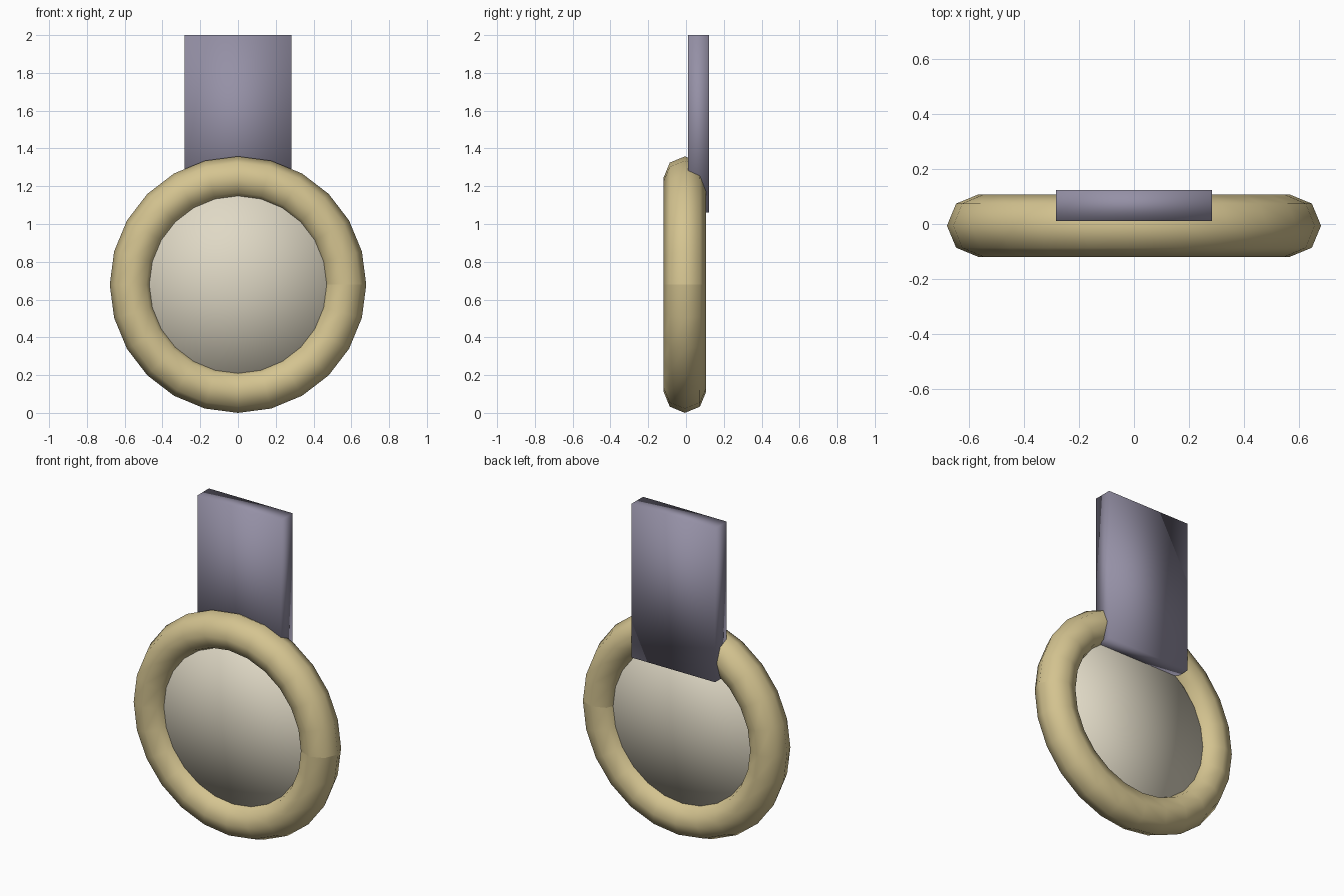
import bpy, bmesh, math
from mathutils import Matrix, Vector

if "Cube" in bpy.data.objects:
    bpy.data.objects.remove(bpy.data.objects["Cube"])

CENTRE = Vector((0, -0.006, 0.679))


def material(name, rgb):
    m = bpy.data.materials.new(name)
    m.diffuse_color = (*rgb, 1)
    m.use_nodes = True
    m.node_tree.nodes["Principled BSDF"].inputs["Base Color"].default_value = m.diffuse_color
    return m


gold = material("pale gold", (0.66, 0.55, 0.28))
cream = material("cream", (0.74, 0.69, 0.56))
grey = material("violet grey", (0.30, 0.28, 0.38))


def finish(name, bm, mat):
    bmesh.ops.recalc_face_normals(bm, faces=bm.faces[:])
    for f in bm.faces:
        f.smooth = True
    me = bpy.data.meshes.new(name)
    bm.to_mesh(me)
    bm.free()
    me.materials.append(mat)
    ob = bpy.data.objects.new(name, me)
    bpy.context.collection.objects.link(ob)
    return ob


# Medal rim: octagonal tube swept around a 24-sided ring, with a shading seam
MAJOR, MINOR, RING, TUBE = 0.566, 0.113, 24, 8
bm = bmesh.new()
loops = []
for i in range(RING):
    a = math.tau * i / RING
    loop = []
    for j in range(TUBE):
        t = math.tau * j / TUBE
        r = MAJOR + MINOR * math.cos(t)
        p = Vector((r * math.cos(a), MINOR * math.sin(t), r * math.sin(a)))
        loop.append(bm.verts.new(CENTRE + p))
    loops.append(loop)
for i in range(RING):
    for j in range(TUBE):
        k, l = (i + 1) % RING, (j + 1) % TUBE
        bm.faces.new((loops[i][j], loops[i][l], loops[k][l], loops[k][j]))
for j in range(TUBE):
    bm.edges.get((loops[0][j], loops[0][(j + 1) % TUBE])).smooth = False
finish("medal_rim", bm, gold)

# Medal face: thin disc set inside the rim, softly shaded across its caps
bm = bmesh.new()
bmesh.ops.create_cone(bm, cap_ends=True, cap_tris=True, segments=24,
                      radius1=0.53, radius2=0.53, depth=0.08,
                      matrix=Matrix.Translation(CENTRE) @ Matrix.Rotation(math.pi / 2, 4, 'X'))
finish("medal_disc", bm, cream)

# Ribbon: flat slab rising behind the rim
bm = bmesh.new()
bmesh.ops.create_cube(bm, size=1, matrix=Matrix.Translation((0, 0.067, 1.53))
                      @ Matrix.Diagonal((0.566, 0.112, 0.94, 1)))
finish("ribbon", bm, grey)
